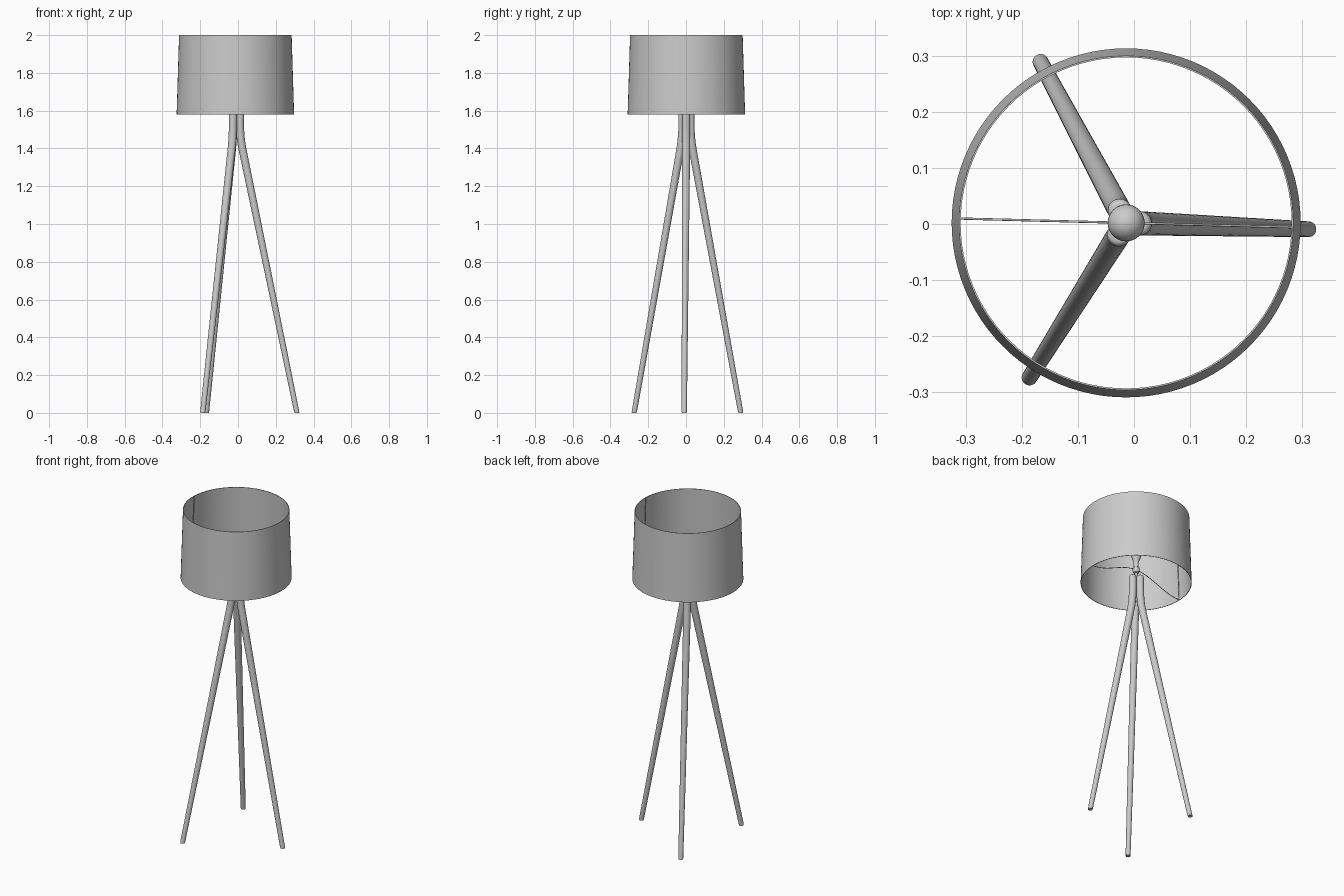
import bpy, bmesh, math
from mathutils import Vector

if "Cube" in bpy.data.objects:
    bpy.data.objects.remove(bpy.data.objects["Cube"])

CX, CY = -0.014, 0.002   # lamp axis


def finish(name, bm, loc=(CX, CY, 0), angle=40):
    bmesh.ops.recalc_face_normals(bm, faces=bm.faces)
    me = bpy.data.meshes.new(name)
    bm.to_mesh(me)
    bm.free()
    ob = bpy.data.objects.new(name, me)
    ob.location = loc
    bpy.context.collection.objects.link(ob)
    bpy.ops.object.select_all(action='DESELECT')
    ob.select_set(True)
    bpy.context.view_layer.objects.active = ob
    bpy.ops.object.shade_smooth_by_angle(angle=math.radians(angle))
    return ob


def loft(name, rings, n=32, capped=True, closed=False):
    """Skin horizontal circles given as (offset_x, z, radius)."""
    bm = bmesh.new()
    loops = [[bm.verts.new((x + r * math.cos(2 * math.pi * i / n),
                            r * math.sin(2 * math.pi * i / n), z))
              for i in range(n)] for x, z, r in rings]
    pairs = list(zip(loops, loops[1:]))
    if closed:
        pairs.append((loops[-1], loops[0]))
    for a, b in pairs:
        for i in range(n):
            j = (i + 1) % n
            bm.faces.new((a[i], a[j], b[j], b[i]))
    if capped and not closed:
        bm.faces.new(loops[0])
        bm.faces.new(loops[-1])
    return finish(name, bm)


def wire(name, pts, radius, kind='POLY'):
    cu = bpy.data.curves.new(name, 'CURVE')
    cu.dimensions = '3D'
    cu.bevel_depth = radius
    cu.bevel_resolution = 2
    cu.use_fill_caps = True
    sp = cu.splines.new(kind)
    sp.points.add(len(pts) - 1)
    for p, co in zip(sp.points, pts):
        p.co = (*co, 1)
    ob = bpy.data.objects.new(name, cu)
    ob.location = (CX, CY, 0)
    ob.rotation_euler.z = math.radians(-1.5)
    bpy.context.collection.objects.link(ob)
    return ob


# tapered drum shade with a thin wall
T = 0.003
loft("shade", [(0, 1.58, 0.311), (0, 2.0, 0.298), (0, 2.0, 0.298 - T), (0, 1.58, 0.311 - T)],
     n=96, closed=True)

# three legs: straight taper, soft bend into an upright, rounded top
leg_rings = [(0.325, 0.006, 0.014), (0.037, 1.40, 0.0212), (0.0315, 1.43, 0.0213),
             (0.0275, 1.465, 0.0213), (0.0252, 1.50, 0.0213), (0.0245, 1.54, 0.0213),
             (0.0245, 1.608, 0.0213), (0.0245, 1.615, 0.0195), (0.0245, 1.619, 0.016),
             (0.0245, 1.62, 0.010)]
pad_rings = [(0.326, 0.0, 0.013), (0.325, 0.006, 0.013)]
for k in range(3):
    for part, rings in (("leg", leg_rings), ("foot_pad", pad_rings)):
        ob = loft(f"{part}_{k + 1}", rings)
        ob.rotation_euler.z = math.radians(-2 + 120 * k)

# stem, lamp holder and bulb
loft("stem", [(0, 1.57, 0.008), (0, 1.65, 0.008)], n=24)
loft("lamp_holder", [(0, 1.642, 0.010), (0, 1.646, 0.017), (0, 1.66, 0.020), (0, 1.674, 0.020),
                     (0, 1.68, 0.014), (0, 1.705, 0.014)])
ball = [(0, 1.775 + 0.033 * math.sin(a), 0.033 * math.cos(a))
        for a in (math.radians(d) for d in range(-15, 90, 13))]
loft("bulb", [(0, 1.70, 0.013), (0, 1.715, 0.0145), (0, 1.735, 0.022), (0, 1.752, 0.028)] + ball)

# shade carrier: arched spider wire plus an upright against each side
R0, R1, W = 0.306, 0.293, 0.002
arch = [(R0 * t, 0, 1.582 + 0.083 * (0.5 + 0.5 * math.cos(math.pi * t)))
        for t in (i / 12 for i in range(-12, 13))]
wire("carrier_arch", arch, W)
for side in (-1, 1):
    wire("carrier_upright_" + ("left" if side < 0 else "right"),
         [(side * R0, 0, 1.582), (side * R1, 0, 1.998)], W)
